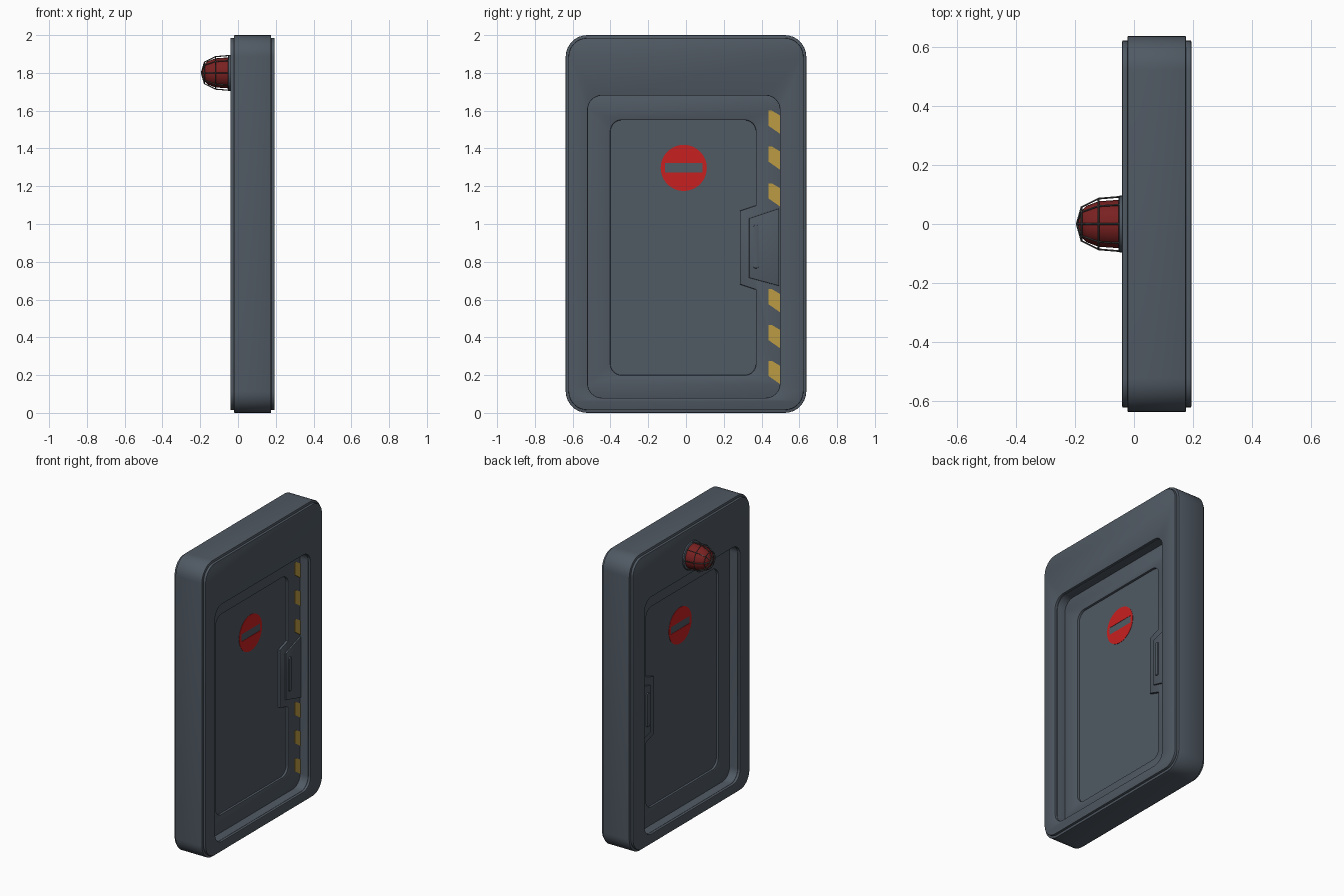
import bpy, bmesh, math
from mathutils import Matrix, Vector

if "Cube" in bpy.data.objects:
    bpy.data.objects.remove(bpy.data.objects["Cube"])

MID = 0.077  # x of the door's middle plane


def material(name, rgb):
    m = bpy.data.materials.new(name)
    m.diffuse_color = (*rgb, 1)
    m.use_nodes = True
    m.node_tree.nodes["Principled BSDF"].inputs["Base Color"].default_value = m.diffuse_color
    return m


GREY = material("slate grey", (0.080, 0.100, 0.125))
RED = material("sign red", (0.58, 0.014, 0.014))
YELLOW = material("hazard yellow", (0.50, 0.33, 0.055))
GLASS = material("dark red glass", (0.19, 0.015, 0.015))
WIRE = material("cage grey", (0.08, 0.085, 0.08))


def finish(name, mesh, mat, angle=35):
    bm = bmesh.new()
    bm.from_mesh(mesh)
    bmesh.ops.remove_doubles(bm, verts=bm.verts, dist=1e-5)
    bmesh.ops.recalc_face_normals(bm, faces=bm.faces)
    bm.to_mesh(mesh)
    bm.free()
    mesh.materials.clear()
    mesh.materials.append(mat)
    ob = bpy.data.objects.new(name, mesh)
    bpy.context.collection.objects.link(ob)
    bpy.ops.object.select_all(action='DESELECT')
    ob.select_set(True)
    bpy.context.view_layer.objects.active = ob
    bpy.ops.object.shade_smooth_by_angle(angle=math.radians(angle))
    return ob


def curve_mesh(curve):
    ob = bpy.data.objects.new("temp", curve)
    bpy.context.collection.objects.link(ob)
    dg = bpy.context.evaluated_depsgraph_get()
    mesh = bpy.data.meshes.new_from_object(ob.evaluated_get(dg))
    bpy.data.objects.remove(ob)
    return mesh


def plate(name, loops, x0, x1, mat, bevel=0):
    """Extrude closed (y, z) outlines, inner ones being holes, from x0 to x1."""
    c = bpy.data.curves.new(name, 'CURVE')
    c.dimensions = '2D'
    c.fill_mode = 'BOTH'
    c.extrude = (x1 - x0) / 2 - bevel
    c.bevel_depth, c.offset, c.bevel_resolution = bevel, -bevel, 1
    for pts in loops:
        s = c.splines.new('POLY')
        s.points.add(len(pts) - 1)
        for p, (y, z) in zip(s.points, pts):
            p.co = (y, z, 0, 1)
        s.use_cyclic_u = True
    mesh = curve_mesh(c)
    mesh.transform(Matrix(((0, 0, 1, (x0 + x1) / 2), (1, 0, 0, 0), (0, 1, 0, 0), (0, 0, 0, 1))))
    return finish(name, mesh, mat)


def both_sides(name, loops, d0, d1, mat, bevel=0):
    """The same plate on both faces of the door, d measured from the middle."""
    plate(name + "_right", loops, MID + d0, MID + d1, mat, bevel)
    plate(name + "_left", loops, MID - d1, MID - d0, mat, bevel)


def rounded(y0, y1, z0, z1, r, extra=(), n=8):
    """Rounded rectangle; extra points go into its +y edge."""
    pts = []
    for k, (cy, cz) in enumerate([(y0 + r, z0 + r), (y1 - r, z0 + r), (y1 - r, z1 - r), (y0 + r, z1 - r)]):
        for i in range(n + 1):
            a = math.pi * (1 + k / 2 + i / n / 2)
            pts.append((cy + r * math.cos(a), cz + r * math.sin(a)))
        if k == 1:
            pts += extra
    return pts


# Frame: full-size core with a slightly smaller lip on each face
opening = rounded(-0.52, 0.497, 0.08, 1.68, 0.075)
plate("frame_core", [rounded(-0.637, 0.637, 0, 2, 0.115), opening], -0.022, 0.176, GREY, 0.004)
both_sides("frame_lip", [rounded(-0.622, 0.622, 0.015, 1.985, 0.10), opening], 0.098, 0.117, GREY, 0.004)

# Door: thin centre panel, and a raised border that bulges around the handle
hidden_edge = rounded(-0.53, 0.507, 0.07, 1.69, 0.08)
plate("door_panel", [hidden_edge], MID - 0.024, MID + 0.024, GREY)
bulge = [(0.37, 0.652), (0.285, 0.68), (0.285, 1.07), (0.37, 1.098)]
plate("door_border", [hidden_edge, rounded(-0.40, 0.37, 0.20, 1.55, 0.06, bulge)],
      MID - 0.039, MID + 0.039, GREY, 0.006)

# Handles: trapezoid plate with a rounded grip
both_sides("handle_plate", [[(0.334, 0.715), (0.493, 0.672), (0.493, 1.083), (0.334, 1.03)]],
           0.035, 0.049, GREY, 0.004)
both_sides("handle_grip", [rounded(0.357, 0.385, 0.765, 0.995, 0.012)], 0.045, 0.058, GREY, 0.003)

# No-entry sign: red disc with a grey bar cut into it
disc = [(-0.012 + 0.122 * math.cos(i * math.pi / 24), 1.297 + 0.122 * math.sin(i * math.pi / 24))
        for i in range(48)]
bar = [(-0.112, 1.273), (0.088, 1.273), (0.088, 1.322), (-0.112, 1.322)]
both_sides("sign_disc", [disc, bar], 0.022, 0.026, RED)

# Hazard stripes beside the opening, above and below the handle
for n, z in enumerate([1.60, 1.41, 1.215, 0.655, 0.465, 0.275]):
    stripe = [(0.437, z), (0.455, z), (0.497, z - 0.025), (0.497, z - 0.122), (0.437, z - 0.08)]
    both_sides(f"hazard_stripe_{n + 1}", [stripe], 0.037, 0.041, YELLOW)


# Warning lamp on the left face
def lathe(name, profile, mat, n=24):
    """Revolve (x, radius) points about the lamp axis."""
    bm = bmesh.new()
    vs = [bm.verts.new((x, 0, 1.80 + r)) for x, r in profile]
    es = [bm.edges.new(p) for p in zip(vs, vs[1:])]
    bmesh.ops.spin(bm, geom=vs + es, cent=(0, 0, 1.80), axis=(1, 0, 0), angle=2 * math.pi, steps=n)
    mesh = bpy.data.meshes.new(name)
    bm.to_mesh(mesh)
    bm.free()
    return finish(name, mesh, mat)


lathe("lamp_base", [(-0.036, 0), (-0.036, 0.096), (-0.049, 0.096), (-0.052, 0.09), (-0.052, 0)], GREY)
lathe("lamp_glass", [(-0.05, 0.082), (-0.12, 0.077), (-0.16, 0.062), (-0.18, 0.042), (-0.188, 0.02),
                     (-0.19, 0)], GLASS)

# Wire cage: eight ribs and two hoops
cage = [(-0.048, 0.092), (-0.12, 0.086), (-0.178, 0.057), (-0.194, 0.0)]
c = bpy.data.curves.new("lamp_cage", 'CURVE')
c.dimensions = '3D'
c.bevel_depth, c.bevel_resolution = 0.003, 0


def wire(points, closed=False):
    s = c.splines.new('POLY')
    s.points.add(len(points) - 1)
    for p, (x, r, a) in zip(s.points, points):
        p.co = (x, r * math.cos(a), 1.80 + r * math.sin(a), 1)
    s.use_cyclic_u = closed


for k in range(8):
    wire([(x, r, k * math.pi / 4) for x, r in cage])
for x, r in cage[1:3]:
    wire([(x, r, k * math.pi / 12) for k in range(24)], True)
finish("lamp_cage", curve_mesh(c), WIRE)
